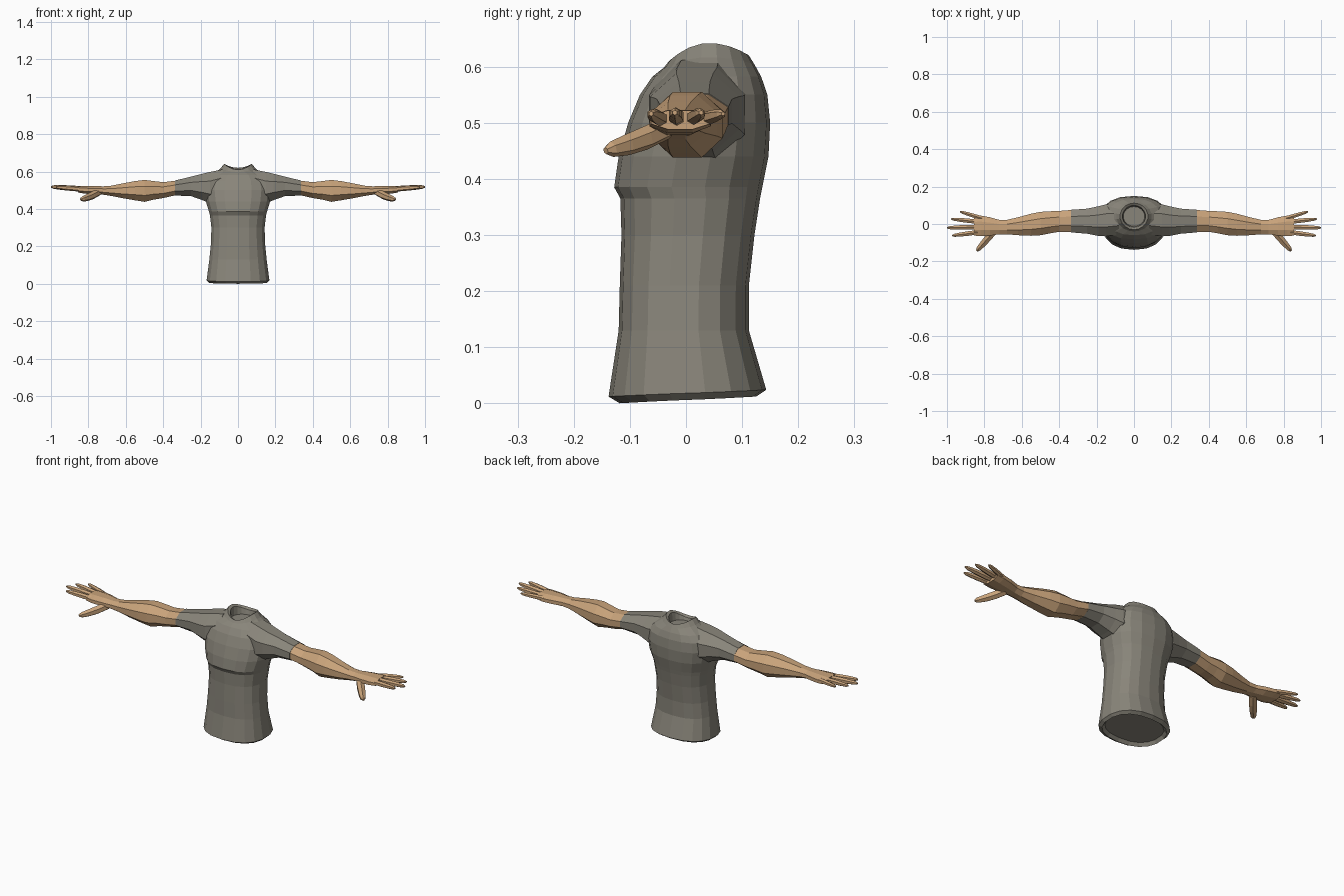
import bpy, bmesh, math
from mathutils import Vector

if "Cube" in bpy.data.objects:
    bpy.data.objects.remove(bpy.data.objects["Cube"])


def material(name, rgb):
    m = bpy.data.materials.new(name)
    m.diffuse_color = (*rgb, 1)
    m.use_nodes = True
    m.node_tree.nodes["Principled BSDF"].inputs["Base Color"].default_value = m.diffuse_color
    return m


cloth = material("grey_cloth", (0.25, 0.235, 0.195))
skin = material("tan_skin", (0.58, 0.365, 0.195))


def loft(name, rings, mat, mirror=False):
    """Skin a list of closed point rings and cap both ends."""
    bm = bmesh.new()
    loops = [[bm.verts.new(p) for p in r] for r in rings]
    n = len(loops[0])
    for a, b in zip(loops, loops[1:]):
        for i in range(n):
            j = (i + 1) % n
            bm.faces.new((a[i], a[j], b[j], b[i]))
    bm.faces.new(loops[0])
    bm.faces.new(loops[-1])
    bmesh.ops.recalc_face_normals(bm, faces=bm.faces)
    me = bpy.data.meshes.new(name)
    bm.to_mesh(me)
    bm.free()
    me.materials.append(mat)
    ob = bpy.data.objects.new(name, me)
    bpy.context.collection.objects.link(ob)
    if mirror:
        ob.modifiers.new("mirror", 'MIRROR').use_mirror_merge = False
    return ob


def flat_ring(z, w, y0, y1, power=0.85, lift=None, n=18):
    """Horizontal rounded ring from y0 (front) to y1 (back)."""
    pts = []
    for i in range(n):
        a = 2 * math.pi * (i + 0.5) / n
        c, s = math.cos(a), math.sin(a)
        x = w * math.copysign(abs(c) ** power, c)
        y = (y0 + y1) / 2 + (y1 - y0) / 2 * math.copysign(abs(s) ** power, s)
        pts.append((x, y, z + (lift(s) if lift else 0)))
    return pts


def cross_ring(centre, ry, rz, axis=(1, 0, 0), n=8):
    """Ring around an axis, half width ry and half height rz."""
    d = Vector(axis).normalized()
    side = d.cross(Vector((0, 0, 1))).normalized()
    up = side.cross(d)
    return [Vector(centre) + side * ry * math.cos(t) + up * rz * math.sin(t)
            for t in (2 * math.pi * (i + 0.5) / n for i in range(n))]


# Shirt body: recessed hem, waist, chest, shoulders, collar, neck opening
def collar(s):
    return -0.032 * s * s if s < 0 else -0.022 * s * s


def hem(s):
    return 0.006 * s


body = [flat_ring(0.022, 0.145, -0.105, 0.11, lift=hem),
        flat_ring(0.006, 0.157, -0.118, 0.125, lift=hem),
        flat_ring(0.018, 0.17, -0.138, 0.143, lift=hem)]
for z, w, y0, y1 in [(0.13, 0.155, -0.12, 0.112), (0.21, 0.147, -0.118, 0.112),
                     (0.30, 0.144, -0.115, 0.122), (0.365, 0.152, -0.117, 0.132),
                     (0.385, 0.157, -0.128, 0.136), (0.44, 0.174, -0.12, 0.147),
                     (0.50, 0.182, -0.103, 0.15), (0.55, 0.172, -0.082, 0.145),
                     (0.582, 0.14, -0.06, 0.134)]:
    body.append(flat_ring(z, w, y0, y1))
body += [flat_ring(0.617, 0.095, -0.04, 0.122, 1, lambda s: 0.6 * collar(s)),
         flat_ring(0.642, 0.075, -0.03, 0.112, 1, collar),
         flat_ring(0.634, 0.062, -0.018, 0.1, 1, collar),
         flat_ring(0.588, 0.058, -0.012, 0.093, 1)]
loft("shirt_body", body, cloth)


def limb(name, rows, mat):
    """Rows are x, y front, y back, z bottom, z top."""
    loft(name, [cross_ring((x, (a + b) / 2, (c + d) / 2),
                           (b - a) / 1.85, (d - c) / 1.85)
                for x, a, b, c, d in rows], mat, True)


# Short sleeves
limb("sleeve", [(0.08, -0.055, 0.105, 0.46, 0.612), (0.15, -0.066, 0.105, 0.43, 0.598),
                (0.19, -0.064, 0.095, 0.447, 0.588), (0.25, -0.052, 0.082, 0.468, 0.573),
                (0.337, -0.045, 0.076, 0.472, 0.552)], cloth)

# Arms through elbow and wrist into the palm
limb("arm", [(0.335, -0.044, 0.075, 0.473, 0.551), (0.40, -0.042, 0.07, 0.458, 0.543),
             (0.45, -0.05, 0.068, 0.45, 0.549), (0.50, -0.06, 0.065, 0.438, 0.555),
             (0.55, -0.063, 0.055, 0.446, 0.549), (0.62, -0.06, 0.036, 0.458, 0.536),
             (0.68, -0.055, 0.022, 0.470, 0.524), (0.72, -0.055, 0.022, 0.476, 0.521),
             (0.77, -0.062, 0.036, 0.478, 0.523), (0.82, -0.065, 0.045, 0.482, 0.523),
             (0.855, -0.062, 0.042, 0.488, 0.522)], skin)


def digit(name, base, tip, r, bend=0.0):
    """Tapering jointed digit."""
    base, tip = Vector(base), Vector(tip)
    d = tip - base
    rings = []
    for t, k in ((0, 0.95), (0.35, 1), (0.65, 0.9), (0.9, 0.68), (1, 0.3)):
        p = base + d * t + Vector((0, 0, bend * math.sin(math.pi * t)))
        rings.append(cross_ring(p, r * k, r * k, d, 6))
    loft(name, rings, skin, True)


# Four spread fingers and the lowered thumb
digit("little_finger", (0.81, 0.03, 0.506), (0.93, 0.066, 0.516), 0.0125)
digit("ring_finger", (0.835, 0.012, 0.508), (0.977, 0.027, 0.518), 0.0135)
digit("middle_finger", (0.84, -0.016, 0.508), (1.0, -0.02, 0.518), 0.0145)
digit("index_finger", (0.835, -0.044, 0.506), (0.972, -0.062, 0.516), 0.014)
digit("thumb", (0.745, -0.035, 0.49), (0.84, -0.143, 0.45), 0.021, -0.004)
